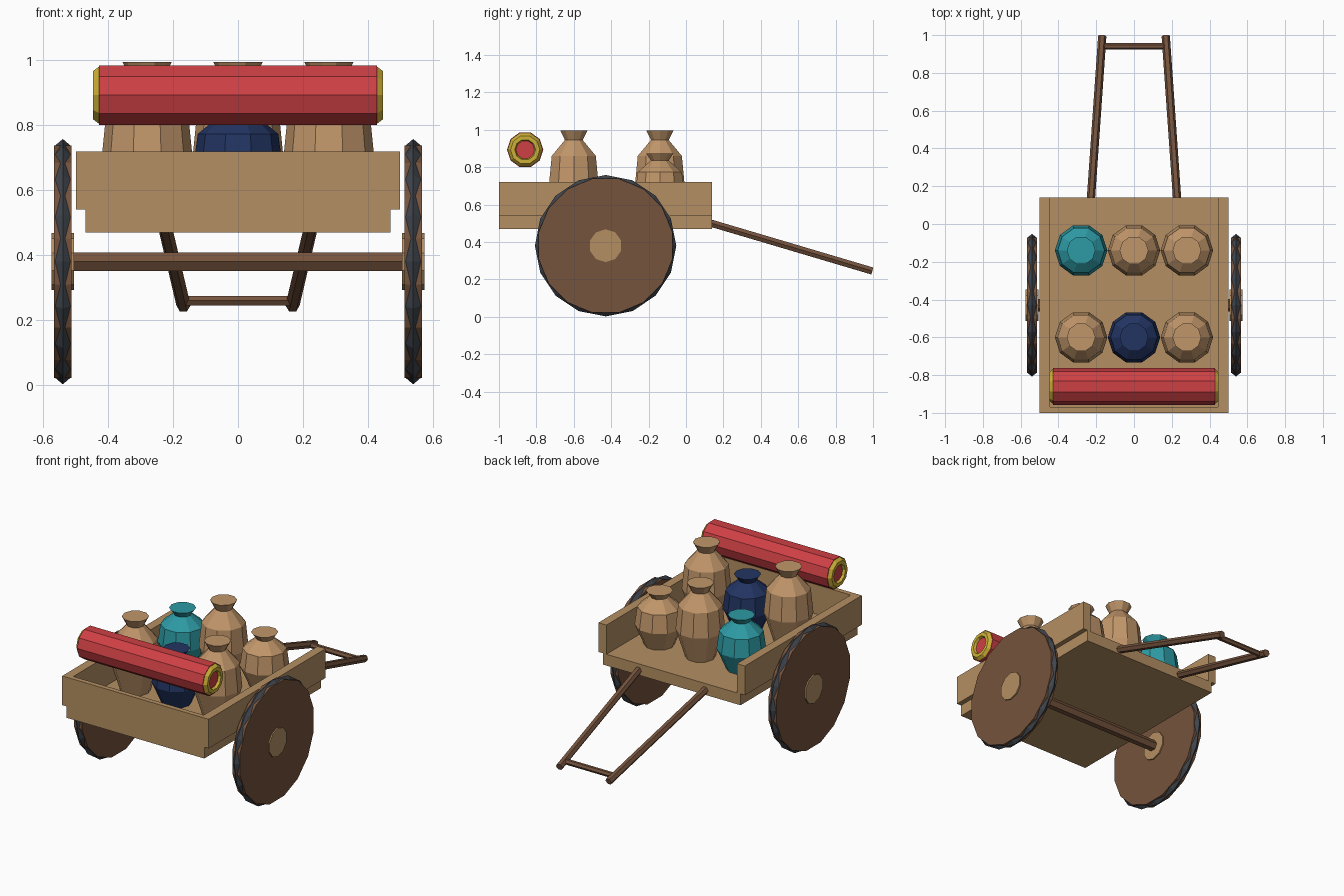
import bpy, bmesh, math
from mathutils import Vector, Matrix

cube = bpy.data.objects.get("Cube")
if cube:
    bpy.data.objects.remove(cube, do_unlink=True)


def material(name, rgb):
    lin = [(c / 255 / 12.92 if c < 11 else ((c / 255 + 0.055) / 1.055) ** 2.4) for c in rgb]
    m = bpy.data.materials.new(name)
    m.use_nodes = True
    m.diffuse_color = (*lin, 1)
    m.node_tree.nodes["Principled BSDF"].inputs["Base Color"].default_value = (*lin, 1)
    return m


plank = material("tan_planks", (181, 143, 98))
clay = material("clay", (193, 150, 106))
brown = material("brown_wood", (117, 83, 61))
iron = material("dark_iron", (64, 69, 76))
red = material("red_cloth", (206, 64, 68))
gold = material("gold_trim", (206, 176, 55))
teal = material("teal_glaze", (45, 154, 164))
navy = material("navy_glaze", (34, 52, 98))


def finish(name, bm, mats):
    bmesh.ops.recalc_face_normals(bm, faces=bm.faces)
    me = bpy.data.meshes.new(name)
    bm.to_mesh(me)
    bm.free()
    for m in mats:
        me.materials.append(m)
    ob = bpy.data.objects.new(name, me)
    bpy.context.collection.objects.link(ob)
    return ob


def box(name, lo, hi, mat):
    lo, hi = Vector(lo), Vector(hi)
    bm = bmesh.new()
    bmesh.ops.create_cube(bm, size=1, matrix=Matrix.Translation((lo + hi) / 2) @ Matrix.Diagonal((*(hi - lo), 1)))
    return finish(name, bm, [mat])


def lathe(name, profile, sides, matrix, mats, bands=None, closed=False, turn=0.0):
    """Spin (radius, height) points round local z; bands gives a material index per strip."""
    bm = bmesh.new()
    rings = []
    for r, h in profile:
        angles = [2 * math.pi * i / sides + turn for i in range(sides)]
        rings.append([bm.verts.new(matrix @ Vector((r * math.cos(a), r * math.sin(a), h))) for a in angles])
    count = len(rings) if closed else len(rings) - 1
    for k in range(count):
        a, b = rings[k], rings[(k + 1) % len(rings)]
        for i in range(sides):
            j = (i + 1) % sides
            f = bm.faces.new((a[i], a[j], b[j], b[i]))
            f.material_index = bands[k] if bands else 0
    if not closed:
        bm.faces.new(rings[0])
        bm.faces.new(rings[-1])
    return finish(name, bm, mats)


def rod(name, start, end, radius, sides, mat):
    start, end = Vector(start), Vector(end)
    d = end - start
    m = Matrix.Translation(start) @ d.to_track_quat('Z', 'Y').to_matrix().to_4x4()
    return lathe(name, [(radius, 0), (radius, d.length)], sides, m, [mat])


ALONG_X = Matrix.Rotation(math.pi / 2, 4, 'Y')
AXLE_Y, AXLE_Z = -0.43, 0.38

# Cart bed: floor, front board, side boards, open back
box("floor", (-0.47, -1, 0.47), (0.47, 0.14, 0.54), plank)
box("front_board", (-0.445, -1, 0.54), (0.445, -0.97, 0.72), plank)
for side, s in (("left", 1), ("right", -1)):
    xs = sorted((s * 0.445, s * 0.5))
    box(side + "_board", (xs[0], -1, 0.54), (xs[1], 0.14, 0.72), plank)

    # Wheel: wooden disc, iron tyre with a raised ridge, hub
    m = Matrix.Translation((s * 0.54, AXLE_Y, AXLE_Z)) @ ALONG_X
    lathe(side + "_wheel", [(0.365, -0.027), (0.365, 0.027)], 16, m, [brown], turn=math.pi / 16)
    lathe(side + "_tyre", [(0.378, 0), (0.356, 0.026), (0.335, 0), (0.356, -0.026)],
          16, m, [iron], closed=True)
    lathe(side + "_hub", [(0.088, -0.035), (0.088, 0.035)], 10, m, [plank])

    # Pulling shaft
    rod(side + "_shaft", (s * 0.228, 0.135, 0.5), (s * 0.168, 0.995, 0.245), 0.022, 6, brown)

rod("axle", (-0.53, AXLE_Y, AXLE_Z), (0.53, AXLE_Y, AXLE_Z), 0.033, 6, brown)
rod("crossbar", (-0.17, 0.94, 0.26), (0.17, 0.94, 0.26), 0.017, 6, brown)

# Jars: the same profile, tall or squat
JAR = [(0.085, 0), (0.139, 0.17), (0.124, 0.32), (0.05, 0.405), (0.076, 0.455)]
jars = [(-0.28, -0.6, 1, clay), (0, -0.6, 0.73, navy), (0.28, -0.6, 1, clay),
        (-0.28, -0.14, 0.73, teal), (0, -0.14, 1, clay), (0.28, -0.14, 0.73, clay)]
for i, (x, y, tall, mat) in enumerate(jars):
    lathe(f"jar_{i + 1}", [(r, h * tall) for r, h in JAR], 10, Matrix.Translation((x, y, 0.54)), [mat])

# Rolled rug with gold rims and recessed red ends
half = [(0.05, 0.432), (0.056, 0.447), (0.078, 0.447), (0.093, 0.428), (0.097, 0.428)]
roll = [(r, -h) for r, h in half] + half[::-1]
lathe("rug_roll", roll, 10, Matrix.Translation((0, -0.86, 0.893)) @ ALONG_X, [red, gold],
      bands=[1, 1, 1, 0, 0, 0, 1, 1, 1], turn=math.pi / 2)
